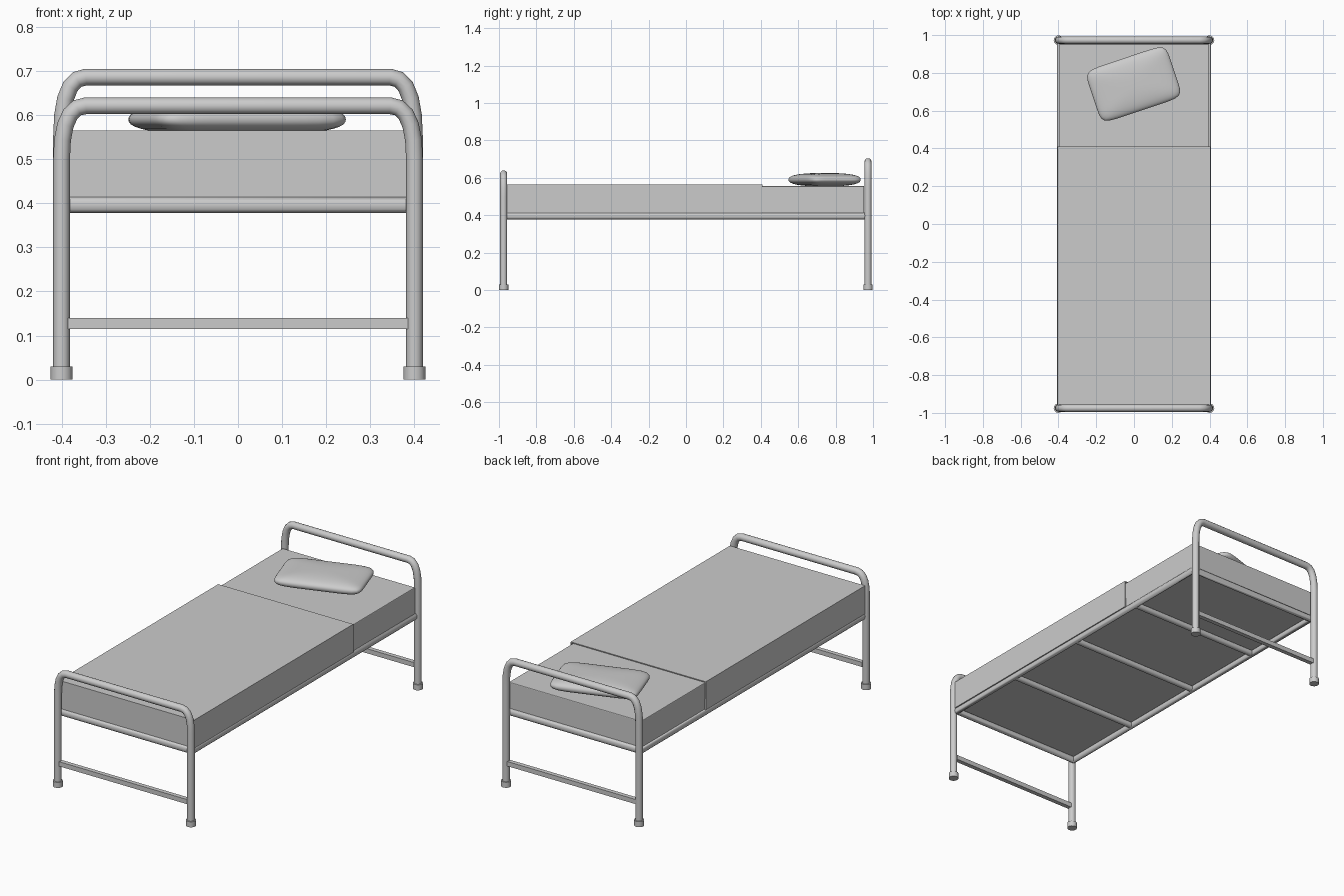
import bpy, bmesh, math
from mathutils import Vector

if "Cube" in bpy.data.objects:
    bpy.data.objects.remove(bpy.data.objects["Cube"])


def smooth(obj, angle=40):
    bpy.ops.object.select_all(action='DESELECT')
    obj.select_set(True)
    bpy.context.view_layer.objects.active = obj
    bpy.ops.object.shade_smooth_by_angle(angle=math.radians(angle))


def tube(name, points, radius, closed=False):
    """Round pipe swept along a path, turned into a mesh."""
    cu = bpy.data.curves.new(name, 'CURVE')
    cu.dimensions = '3D'
    cu.bevel_depth = radius
    cu.bevel_resolution = 4
    cu.use_fill_caps = True
    sp = cu.splines.new('POLY')
    sp.points.add(len(points) - 1)
    for p, co in zip(sp.points, points):
        p.co = (*co, 1)
    sp.use_cyclic_u = closed
    obj = bpy.data.objects.new(name, cu)
    bpy.context.collection.objects.link(obj)
    bpy.ops.object.select_all(action='DESELECT')
    obj.select_set(True)
    bpy.context.view_layer.objects.active = obj
    bpy.ops.object.convert(target='MESH')
    smooth(bpy.context.object)
    return bpy.context.object


def box(name, lo, hi, bevel=0.0):
    lo, hi = Vector(lo), Vector(hi)
    bpy.ops.mesh.primitive_cube_add(size=1, location=(lo + hi) / 2)
    obj = bpy.context.object
    obj.name = name
    for v in obj.data.vertices:
        v.co = v.co * (hi - lo)
    if bevel:
        m = obj.modifiers.new("soft_edges", 'BEVEL')
        m.width = bevel
        m.segments = 2
    return obj


def end_frame(name, y, top, bend_start):
    """Two legs joined by a bent top rail, with feet and a lower brace."""
    a, c, b = Vector((0.4, bend_start)), Vector((0.4, top)), Vector((0.345, top))
    bend = []
    for i in range(6):
        t = i / 5
        bend.append(a * (1 - t) ** 2 + c * 2 * t * (1 - t) + b * t * t)
    right = [(0.4, y, 0.01)] + [(p.x, y, p.y) for p in bend]
    path = right + [(-x, yy, z) for x, yy, z in reversed(right)]
    tube(name + "_tube", path, 0.019)
    for side in (-1, 1):
        bpy.ops.mesh.primitive_cylinder_add(vertices=16, radius=0.025, depth=0.03,
                                            location=(side * 0.4, y, 0.015))
        bpy.context.object.name = name + "_foot_cap"
        smooth(bpy.context.object)
    box(name + "_brace", (-0.385, y - 0.012, 0.115), (0.385, y + 0.012, 0.14))


# Head and foot ends
end_frame("headboard", 0.973, 0.686, 0.55)
end_frame("footboard", -0.975, 0.621, 0.50)

# Bed frame: perimeter rail and cross bars
Z = 0.396
tube("perimeter_rail", [(-0.394, -0.955, Z), (0.394, -0.955, Z),
                        (0.394, 0.952, Z), (-0.394, 0.952, Z)], 0.0185, closed=True)
for y in (-0.49, 0.0, 0.48):
    tube("cross_bar", [(-0.394, y, Z), (0.394, y, Z)], 0.016)

# Mattress
box("mattress", (-0.398, -0.95, 0.41), (0.398, 0.952, 0.556), 0.004)

# Blanket: thin shell over the mattress, open at the bottom and the head end
blanket = box("blanket", (-0.406, -0.957, 0.412), (0.406, 0.41, 0.565))
bm = bmesh.new()
bm.from_mesh(blanket.data)
bm.normal_update()
bmesh.ops.delete(bm, geom=[f for f in bm.faces if f.normal.z < -0.9 or f.normal.y > 0.9],
                 context='FACES')
bm.to_mesh(blanket.data)
bm.free()
mod = blanket.modifiers.new("thickness", 'SOLIDIFY')
mod.thickness = 0.007
mod.offset = -1

# Pillow: subdivided cube rounded to a soft cushion
bm = bmesh.new()
bmesh.ops.create_cube(bm, size=2)
bmesh.ops.subdivide_edges(bm, edges=bm.edges[:], cuts=11, use_grid_fill=True)
for v in bm.verts:
    x, y, z = (abs(c) for c in v.co)
    d = ((x ** 8 + y ** 8) ** (2.5 / 8) + z ** 2.5) ** (1 / 2.5)
    v.co = v.co / d * Vector((0.226, 0.146, 0.036))
mesh = bpy.data.meshes.new("pillow")
bm.to_mesh(mesh)
bm.free()
pillow = bpy.data.objects.new("pillow", mesh)
bpy.context.collection.objects.link(pillow)
pillow.location = (-0.002, 0.741, 0.59)
pillow.rotation_euler.z = math.radians(18.5)
smooth(pillow, 60)
